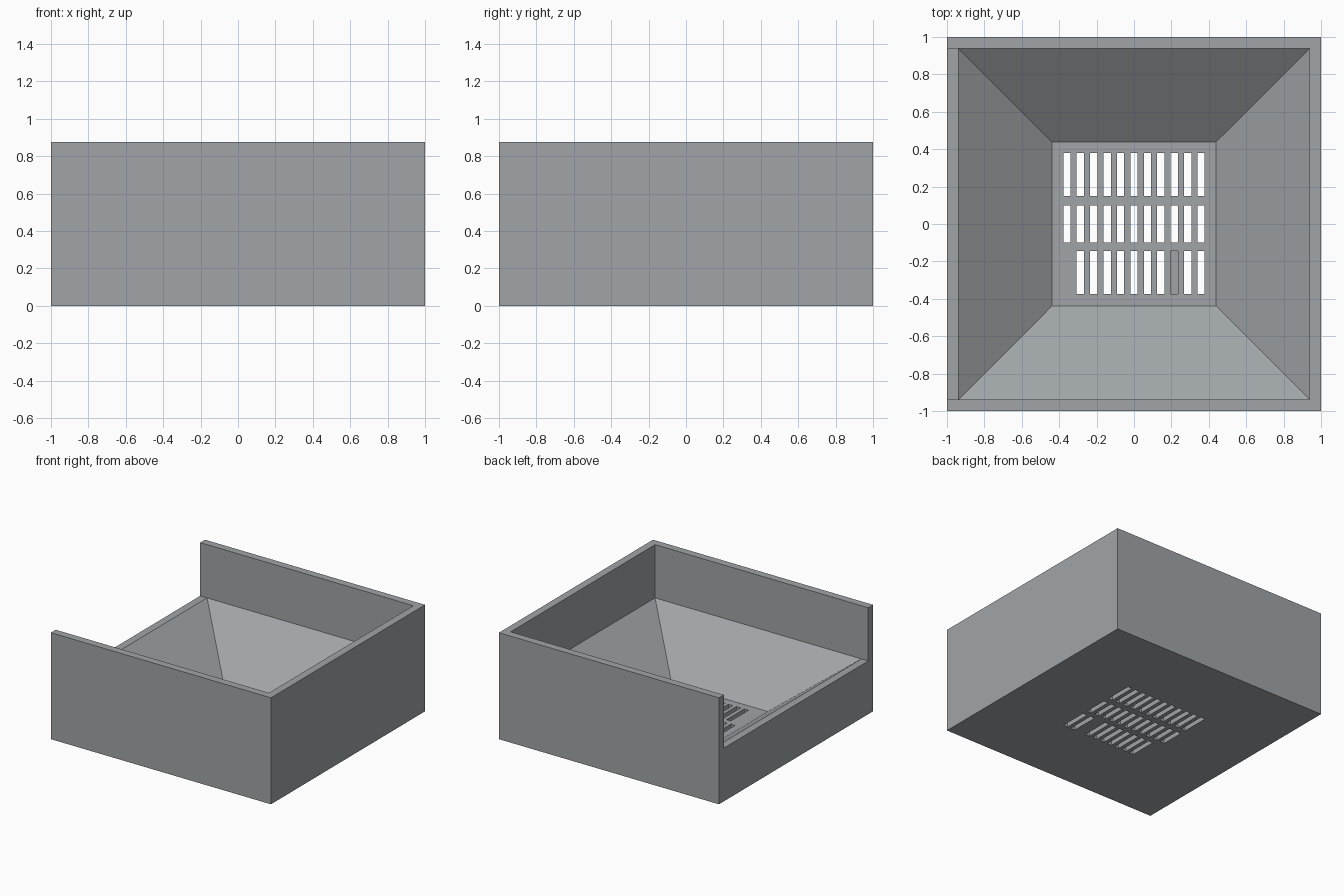
import bpy, bmesh
from mathutils import Matrix

if "Cube" in bpy.data.objects:
    bpy.data.objects.remove(bpy.data.objects["Cube"])

H, MID, FLOOR = 0.875, 0.4375, 0.0625   # rim height, low side height, floor thickness
INNER, GRATE = 0.9375, 0.4375           # half widths of the cavity and its floor

grey = bpy.data.materials.new("light_grey")
grey.diffuse_color = (0.35, 0.375, 0.39, 1)
grey.use_nodes = True
grey.node_tree.nodes["Principled BSDF"].inputs["Base Color"].default_value = grey.diffuse_color


def add_box(bm, x0, x1, y0, y1, z0, z1):
    size = Matrix.Diagonal((x1 - x0, y1 - y0, z1 - z0, 1))
    move = Matrix.Translation(((x0 + x1) / 2, (y0 + y1) / 2, (z0 + z1) / 2))
    bmesh.ops.create_cube(bm, size=1, matrix=move @ size)


def make(name, bm):
    bmesh.ops.recalc_face_normals(bm, faces=bm.faces)
    mesh = bpy.data.meshes.new(name)
    bm.to_mesh(mesh)
    bm.free()
    mesh.materials.append(grey)
    ob = bpy.data.objects.new(name, mesh)
    bpy.context.collection.objects.link(ob)
    return ob


# outer block
bm = bmesh.new()
add_box(bm, -1, 1, -1, 1, 0, H)
body = make("hopper_body", bm)

# cavity cutter: sloped funnel below, straight walls above, open through the left side
bm = bmesh.new()


def ring(x0, x1, y, z):
    return [bm.verts.new(p) for p in ((x0, -y, z), (x1, -y, z), (x1, y, z), (x0, y, z))]


low = ring(-GRATE, GRATE, GRATE, FLOOR)
mid = ring(-INNER, INNER, INNER, MID)
top = ring(-1.2, INNER, INNER, 1.1)
out = [bm.verts.new((-1.2, y, MID)) for y in (-INNER, INNER)]
bm.faces.new(low)
bm.faces.new(top)
for i in range(4):
    j = (i + 1) % 4
    bm.faces.new((low[i], low[j], mid[j], mid[i]))
bm.faces.new((mid[0], mid[3], out[1], out[0]))
bm.faces.new((out[0], mid[0], mid[1], top[1], top[0]))
bm.faces.new((mid[1], mid[2], top[2], top[1]))
bm.faces.new((mid[2], mid[3], out[1], top[3], top[2]))
bm.faces.new((out[0], out[1], top[3], top[0]))
cavity = make("cavity_cutter", bm)

# slot cutter: three rows of eleven; one corner slot is absent, one is closed underneath
bm = bmesh.new()
for r, (y0, y1) in enumerate(((-0.375, -0.145), (-0.098, 0.098), (0.15, 0.38))):
    for c in range(11):
        if (r, c) == (0, 0):
            continue
        x = (c - 5) * 0.0717
        bottom = 0.004 if (r, c) == (0, 8) else -0.1
        add_box(bm, x - 0.0195, x + 0.0195, y0, y1, bottom, 0.2)
slots = make("slot_cutter", bm)

# cut the block
for cutter in (cavity, slots):
    cutter.hide_render = True
    mod = body.modifiers.new(cutter.name, 'BOOLEAN')
    mod.operation = 'DIFFERENCE'
    mod.solver = 'EXACT'
    mod.object = cutter

# keep only the finished mesh
deps = bpy.context.evaluated_depsgraph_get()
done = bpy.data.meshes.new_from_object(body.evaluated_get(deps))
body.modifiers.clear()
body.data = done
for cutter in (cavity, slots):
    bpy.data.objects.remove(cutter)
